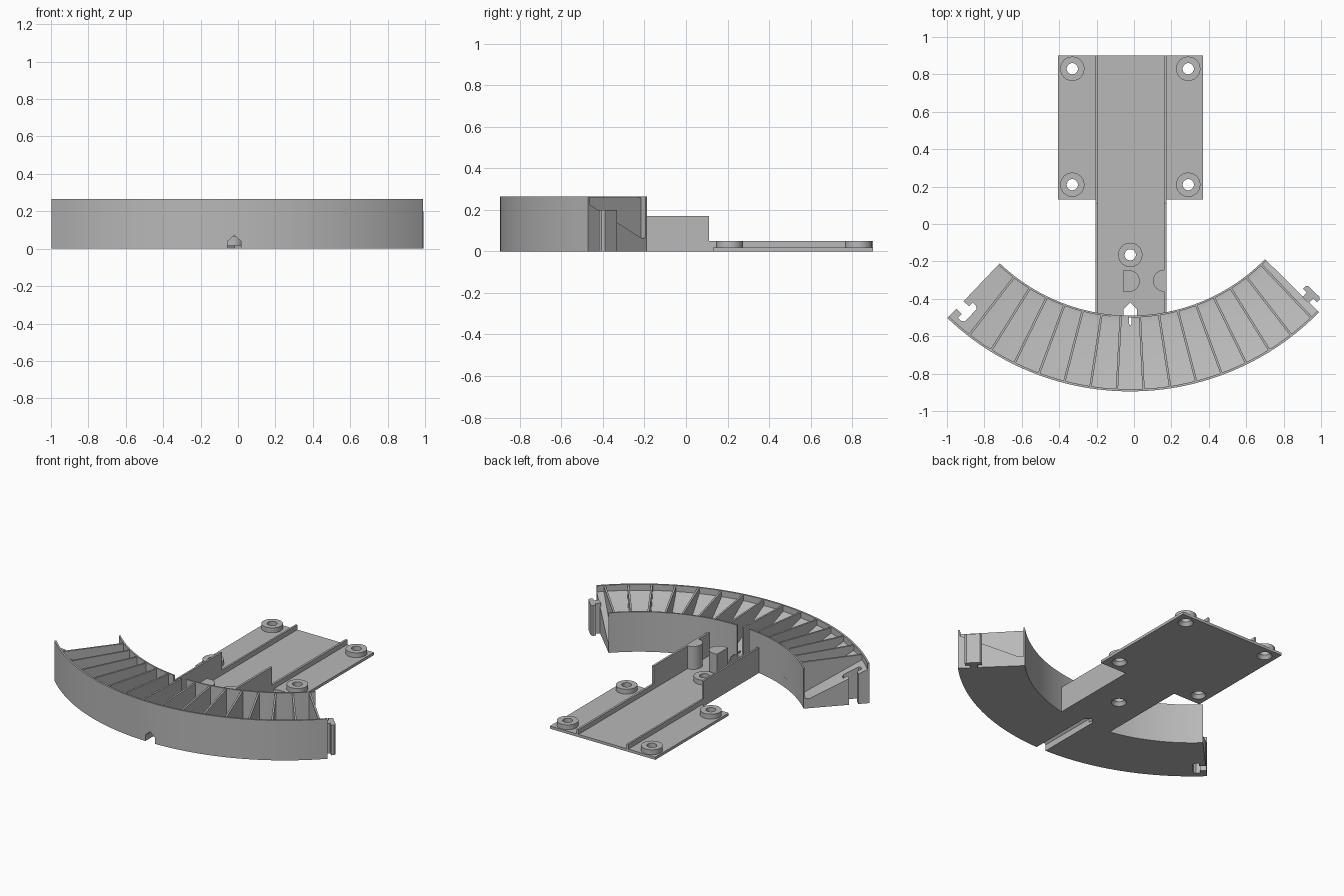
import bpy, bmesh, math
from mathutils import Vector

cube = bpy.data.objects.get("Cube")
if cube:
    bpy.data.objects.remove(cube, do_unlink=True)

grey = bpy.data.materials.new("plain_grey")
grey.use_nodes = True
grey.diffuse_color = (0.48, 0.48, 0.48, 1)
grey.node_tree.nodes["Principled BSDF"].inputs["Base Color"].default_value = (0.48, 0.48, 0.48, 1)

# Main dimensions: arc centre, radii, end angles, heights
CX, CY = -0.02, 0.52
R_IN, R_OUT = 1.01, 1.415
A_LEFT, A_RIGHT = -43.7, 45.5
TOP, STEP, FLOOR, RIM = 0.265, 5.8, 0.018, 0.05


def polar(r, deg, t=0.0):
    """Point at radius r and angle from -y, shifted t along the tangent."""
    a = math.radians(deg)
    return (CX + r * math.sin(a) + t * math.cos(a), CY - r * math.cos(a) + t * math.sin(a))


def finish(name, bm):
    bmesh.ops.recalc_face_normals(bm, faces=bm.faces)
    me = bpy.data.meshes.new(name)
    bm.to_mesh(me)
    bm.free()
    me.materials.append(grey)
    ob = bpy.data.objects.new(name, me)
    bpy.context.collection.objects.link(ob)
    return ob


def prism(name, pts, z0, z1):
    bm = bmesh.new()
    face = bm.faces.new([bm.verts.new((x, y, z0)) for x, y in pts])
    ext = bmesh.ops.extrude_face_region(bm, geom=[face])["geom"]
    bmesh.ops.translate(bm, vec=(0, 0, z1 - z0), verts=[v for v in ext if isinstance(v, bmesh.types.BMVert)])
    return finish(name, bm)


def box(name, x0, x1, y0, y1, z0, z1):
    return prism(name, [(x0, y0), (x1, y0), (x1, y1), (x0, y1)], z0, z1)


def sweep(name, profile, centre, a0, a1, steps, closed=False):
    """Sweep an (r, z) profile round a vertical axis."""
    bm = bmesh.new()
    rings = []
    for i in range(steps if closed else steps + 1):
        a = math.radians(a0 + (a1 - a0) * i / steps)
        rings.append([bm.verts.new((centre[0] + r * math.sin(a), centre[1] - r * math.cos(a), z))
                      for r, z in profile])
    n = len(profile)
    for i in range(steps):
        p, q = rings[i], rings[(i + 1) % len(rings)]
        for j in range(n):
            k = (j + 1) % n
            bm.faces.new((p[j], p[k], q[k], q[j]))
    if not closed:
        bm.faces.new(rings[0])
        bm.faces.new(rings[-1])
    return finish(name, bm)


def cut(ob, cutter):
    mod = ob.modifiers.new("cut", 'BOOLEAN')
    mod.operation, mod.solver, mod.object = 'DIFFERENCE', 'EXACT', cutter
    deps = bpy.context.evaluated_depsgraph_get()
    me = bpy.data.meshes.new_from_object(ob.evaluated_get(deps))
    ob.modifiers.clear()
    ob.data = me


# Curved tray: flat gutter, sloping floor and thin outer wall
tray = sweep("curved_tray", [(R_IN, 0), (R_OUT, 0), (R_OUT, TOP), (1.403, TOP), (1.403, 0.225),
                             (1.05, 0.065), (R_IN, 0.065)], (CX, CY), A_LEFT, A_RIGHT, 64)

# Thin inner wall, with a small opening near the middle
sections = {"inner_wall_right": (A_LEFT, -6), "inner_wall_left": (-0.6, A_RIGHT)}
for name, (a0, a1) in sections.items():
    sweep(name, [(R_IN, 0.065), (1.02, 0.065), (1.02, TOP), (R_IN, TOP)], (CX, CY), a0, a1, 32)

# Radial dividers standing on the sloping floor
for i in range(-7, 8 + 0):
    angle = (i + 0.5) * STEP
    h = 0.006
    bm = bmesh.new()
    sides = []
    for t in (-h, h):
        prof = [(1.015, 0.06), (1.05, 0.06), (1.405, 0.22), (1.405, 0.26), (1.015, 0.26)]
        sides.append([bm.verts.new((*polar(r, angle, t), z)) for r, z in prof])
    for s in sides:
        bm.faces.new(s)
    a, b = sides
    for j in range(len(a)):
        k = (j + 1) % len(a)
        bm.faces.new((a[j], a[k], b[k], b[j]))
    finish("divider", bm)


# Interlocking tab on one end and matching socket in the other
def key_shape(deg, grow, depth, root):
    neck, head, half = 0.023 + grow, 0.052 + grow, depth * 0.5
    pts = [(-neck, root), (neck, root), (neck, half), (head, half), (head, depth * 0.8),
           (head * 0.8, depth), (-head * 0.8, depth), (-head, depth * 0.8), (-head, half), (-neck, half)]
    return [polar(1.318 + r, deg, t) for r, t in pts]


prism("end_tab", key_shape(A_RIGHT, 0, 0.06, -0.005), 0, 0.2)
socket = prism("socket_cutter", [polar(0, 0)] * 0 or key_shape(A_LEFT, 0.005, 0.08, -0.02), -0.1, 0.4)
cut(tray, socket)

# Mounting plate and stem floor in one outline, meeting the arc at the front
X0, X1 = -0.206, 0.174
arc = [math.degrees(math.asin((x - CX) / R_IN)) for x in (X0, X1)]
front = [polar(R_IN, arc[0] + (arc[1] - arc[0]) * i / 16) for i in range(17)]
outline = front + [(X1, 0.13), (0.37, 0.13), (0.37, 0.9), (-0.405, 0.9), (-0.405, 0.13), (X0, 0.13)]
plate = prism("mounting_plate", outline, 0, FLOOR)

# Pointed groove running under the tray and through the stem floor
bm = bmesh.new()
house = [(-0.035, -0.02), (0.035, -0.02), (0.035, 0.04), (0, 0.072), (-0.035, 0.04)]
for y in (-1.0, -0.455):
    for x, z in house:
        bm.verts.new((CX + x, y, z))
for z in (-0.02, 0.072):
    bm.verts.new((CX, -0.42, z))
bmesh.ops.convex_hull(bm, input=bm.verts)
groove = finish("groove_cutter", bm)
cut(tray, groove)
cut(plate, groove)

# Countersunk screw bosses
spots = [(x, y) for x in (-0.33, 0.29) for y in (0.21, 0.83)] + [(CX, -0.165)]
cutters = [socket, groove]
for c in spots:
    hole = sweep("hole_cutter", [(0.001, -0.1), (0.055, -0.1), (0.055, 0.1), (0.001, 0.1)], c, 0, 360, 32, True)
    # solid plug over the thin axis gap
    bpy.data.objects.remove(hole, do_unlink=True)
    ring = [(c[0] + 0.055 * math.cos(i * math.pi / 16), c[1] + 0.055 * math.sin(i * math.pi / 16)) for i in range(32)]
    hole = prism("hole_cutter", ring, -0.1, 0.1)
    cut(plate, hole)
    cutters.append(hole)
    sweep("screw_boss", [(0.046, 0), (0.03, 0.022), (0.03, RIM), (0.065, RIM), (0.065, 0)], c, 0, 360, 32, True)
for ob in cutters:
    bpy.data.objects.remove(ob, do_unlink=True)

# Side rails: tall along the stem, low along the plate
for x0, x1 in ((X0, X0 + 0.012), (X1 - 0.014, X1)):
    box("stem_wall", x0, x1, -0.474, 0.11, FLOOR, 0.17)
    box("low_rail", x0, x1, 0.11, 0.9, FLOOR, RIM)


# Rounded posts in the stem: one free standing, one against the wall
def half_round(x, y, flat, rad, sign):
    pts = [(x, y - rad), (x, y + rad)]
    for i in range(17):
        a = math.pi / 2 - math.pi * i / 16
        pts.append((x + sign * (flat + rad * math.cos(a)), y + rad * math.sin(a)))
    return pts


prism("round_post", half_round(-0.055, -0.305, 0.028, 0.058, 1), FLOOR, 0.17)
prism("wall_post", half_round(0.162, -0.303, 0.002, 0.058, -1), FLOOR, 0.17)

# Smooth the curved surfaces, keep edges crisp
bpy.ops.object.select_all(action='DESELECT')
for ob in bpy.context.scene.objects:
    if ob.type == 'MESH':
        ob.select_set(True)
        bpy.context.view_layer.objects.active = ob
bpy.ops.object.shade_smooth_by_angle(angle=math.radians(30))
